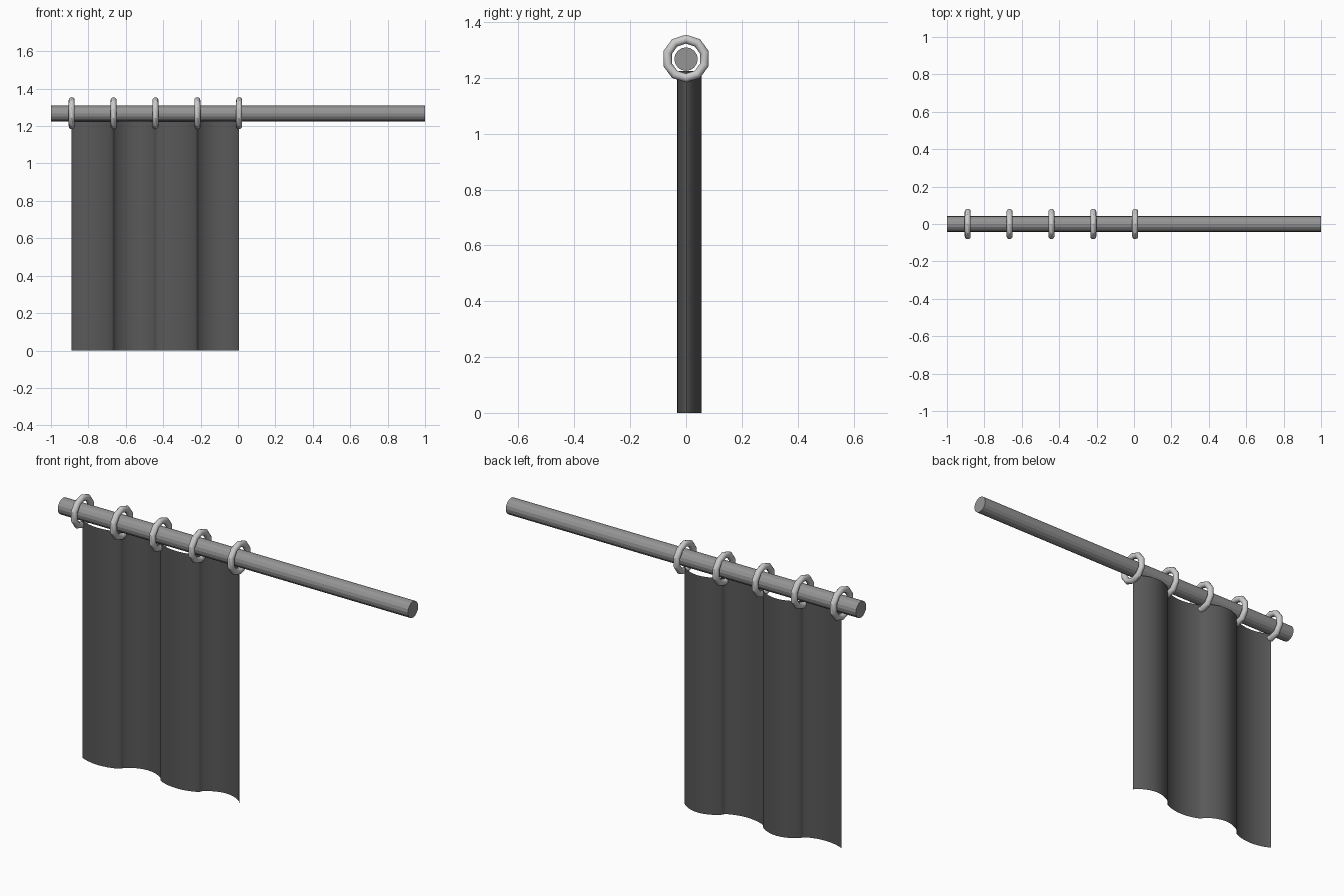
import bpy, math

if "Cube" in bpy.data.objects:
    bpy.data.objects.remove(bpy.data.objects["Cube"])

ROD_Z = 1.267
X0, STEP, RINGS = -0.889, 0.2238, 5


def paint(obj, name, shade):
    mat = bpy.data.materials.get(name) or bpy.data.materials.new(name)
    mat.diffuse_color = (shade, shade, shade, 1)
    mat.use_nodes = True
    mat.node_tree.nodes["Principled BSDF"].inputs["Base Color"].default_value = mat.diffuse_color
    obj.data.materials.append(mat)


# Curtain rod
bpy.ops.mesh.primitive_cylinder_add(vertices=16, radius=0.042, depth=2.0,
                                    location=(0, 0, ROD_Z),
                                    rotation=(0, math.pi / 2, 0))
rod = bpy.context.object
rod.name = "curtain_rod"
paint(rod, "rod_grey", 0.3)

# Rings hanging around the rod, low-poly ten-sided
for i in range(RINGS):
    bpy.ops.mesh.primitive_torus_add(major_segments=10, minor_segments=12,
                                     major_radius=0.0695, minor_radius=0.016,
                                     location=(X0 + i * STEP, 0, ROD_Z + 0.002),
                                     rotation=(0, math.pi / 2, 0))
    ring = bpy.context.object
    ring.name = f"ring_{i + 1}"
    bpy.ops.object.shade_smooth_by_angle(angle=math.radians(32))

# Curtain: rounded folds alternating forward and back between the rings
SEG = 14
profile = []
for lobe in range(RINGS - 1):
    depth = -0.032 if lobe % 2 == 0 else 0.055
    for k in range(SEG + (lobe == RINGS - 2)):
        u = -math.cos(math.pi * k / SEG)
        bulge = 0.5 * math.sqrt(max(0, 1 - u * u)) + 0.5 * math.cos(u * math.pi / 2)
        profile.append((X0 + STEP * (lobe + (u + 1) / 2), depth * bulge))

n = len(profile)
verts = [(x, y, z) for z in (0.0, 1.225) for x, y in profile]
faces = [(i, i + 1, n + i + 1, n + i) for i in range(n - 1)]
mesh = bpy.data.meshes.new("curtain")
mesh.from_pydata(verts, [], faces)
mesh.shade_smooth()
curtain = bpy.data.objects.new("curtain", mesh)
bpy.context.collection.objects.link(curtain)
paint(curtain, "curtain_dark", 0.1)
